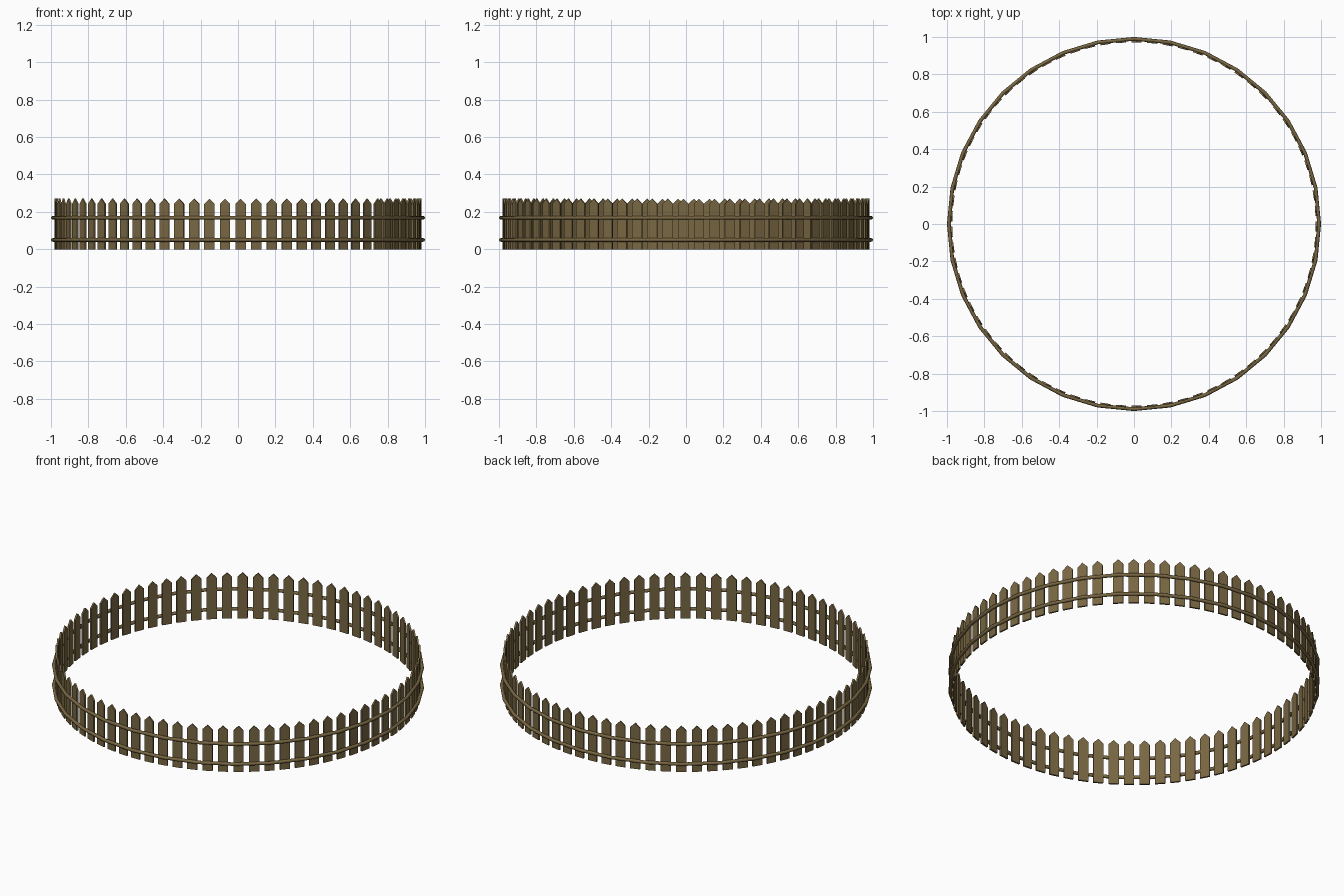
import bpy, bmesh, math
from mathutils import Matrix

cube = bpy.data.objects.get("Cube")
if cube:
    bpy.data.objects.remove(cube, do_unlink=True)

wood = bpy.data.materials.new("weathered brown wood")
wood.use_nodes = True
colour = (0.19, 0.135, 0.055, 1)
wood.diffuse_color = colour
wood.node_tree.nodes["Principled BSDF"].inputs["Base Color"].default_value = colour

# Proportions of the round fence
COUNT = 73
START = math.radians(45)
STEP = math.radians(270 / 55)      # leaves one slightly wider gap at the seam
INNER, OUTER = 0.971, 0.981
HALF_WIDTH, SHOULDER, TIP = 0.0275, 0.243, 0.27


def picket_mesh():
    """Flat board with a pointed top, lying at the fence radius on +x."""
    bm = bmesh.new()
    outline = [(-HALF_WIDTH, 0), (HALF_WIDTH, 0), (HALF_WIDTH, SHOULDER),
               (0, TIP), (-HALF_WIDTH, SHOULDER)]
    face = bm.faces.new([bm.verts.new((INNER, y, z)) for y, z in outline])
    ext = bmesh.ops.extrude_face_region(bm, geom=[face])
    moved = [v for v in ext["geom"] if isinstance(v, bmesh.types.BMVert)]
    bmesh.ops.translate(bm, verts=moved, vec=(OUTER - INNER, 0, 0))
    bmesh.ops.recalc_face_normals(bm, faces=bm.faces)
    mesh = bpy.data.meshes.new("picket")
    bm.to_mesh(mesh)
    bm.free()
    mesh.materials.append(wood)
    return mesh


# Pickets around the ring, sharing one mesh
board = picket_mesh()
for i in range(COUNT):
    picket = bpy.data.objects.new(f"picket_{i + 1}", board)
    picket.matrix_world = Matrix.Rotation(START + i * STEP, 4, "Z")
    bpy.context.collection.objects.link(picket)

# Two rails running round the outside
for name, height in (("lower_rail", 0.05), ("upper_rail", 0.168)):
    bpy.ops.mesh.primitive_torus_add(
        major_segments=32, minor_segments=8, major_radius=0.99,
        minor_radius=0.01, location=(0, 0, height))
    rail = bpy.context.object
    rail.name = name
    rail.data.materials.append(wood)
    bpy.ops.object.shade_smooth_by_angle(angle=math.radians(50))
